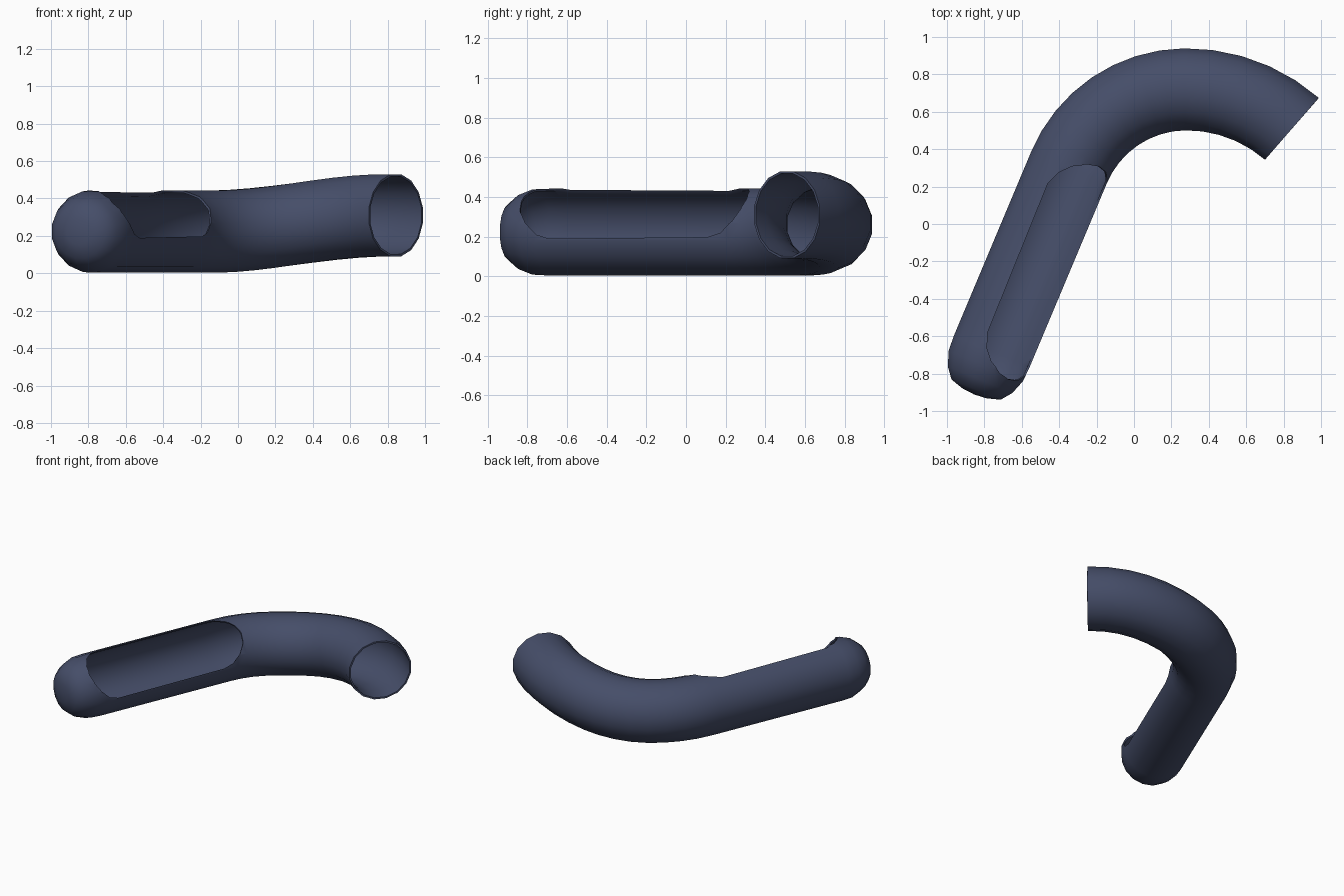
import bpy, bmesh, math
from mathutils import Vector

if "Cube" in bpy.data.objects:
    bpy.data.objects.remove(bpy.data.objects["Cube"])

R, SIDES, WALL = 0.2235, 16, 0.012
A0, A1 = math.radians(67.7), math.radians(-41)      # headings of straight leg and open end
AXIS = Vector((math.cos(A0), math.sin(A0), 0))
SIDE = Vector((math.sin(A0), -math.cos(A0), 0))
UP = Vector((0, 0, 1))
TOP = Vector((0.28, 0.72))                          # apex of the bend
BASE = Vector((-0.76, -0.68, 0.223))                # start of the straight leg


def height(x):
    t = min(1, max(0, (x + 0.15) / 0.95))
    return 0.223 + 0.087 * t * t * (3 - 2 * t)


# Stations along the tube: centre, heading, radius
stations = [(BASE - AXIS * t, A0, r) for t, r in
            [(0.244, 0.07), (0.222, 0.145), (0.165, 0.19), (0.085, 0.219)]]
stations.append((BASE, A0, R))
for i in range(14):
    a = A0 + (A1 - A0) * i / 13
    rad = 0.68 if a > 0 else 0.86
    x, y = TOP.x - rad * math.sin(a), TOP.y - rad * (1 - math.cos(a))
    stations.append((Vector((x, y, height(x))), a, R))

# Bent tube with a domed end and an open end
bm = bmesh.new()
rings = []
for c, a, r in stations:
    side = Vector((math.sin(a), -math.cos(a), 0))
    ring = []
    for k in range(SIDES):
        t = 2 * math.pi * (k + 0.5) / SIDES
        ring.append(bm.verts.new(c + side * r * math.cos(t) + UP * r * math.sin(t)))
    rings.append(ring)
for lo, hi in zip(rings, rings[1:]):
    for k in range(SIDES):
        n = (k + 1) % SIDES
        bm.faces.new((lo[k], lo[n], hi[n], hi[k]))
tip = bm.verts.new(BASE - AXIS * 0.25)
for k in range(SIDES):
    bm.faces.new((tip, rings[0][(k + 1) % SIDES], rings[0][k]))
bmesh.ops.recalc_face_normals(bm, faces=bm.faces)
if sum(f.normal.dot(f.calc_center_median() - BASE) for f in bm.faces if tip in f.verts) < 0:
    bmesh.ops.reverse_faces(bm, faces=bm.faces)
mesh = bpy.data.meshes.new("bent_tube")
bm.to_mesh(mesh)
bm.free()
tube = bpy.data.objects.new("bent_tube", mesh)
bpy.context.collection.objects.link(tube)

# Stadium-shaped cutter for the long slot
tilt = math.radians(48)
out = SIDE * math.cos(tilt) + UP * math.sin(tilt)
across = -SIDE * math.sin(tilt) + UP * math.cos(tilt)
bm = bmesh.new()
outline = []
for s, start in ((0.945, 90), (0.08, -90)):
    for k in range(9):
        t = math.radians(start - 180 * k / 8)
        outline.append(BASE + AXIS * (s + 0.186 * math.cos(t)) + across * 0.186 * math.sin(t))
face = bm.faces.new([bm.verts.new(p + out * 0.02) for p in outline])
ext = bmesh.ops.extrude_face_region(bm, geom=[face])
bmesh.ops.translate(bm, vec=out * 0.4,
                    verts=[v for v in ext["geom"] if isinstance(v, bmesh.types.BMVert)])
bmesh.ops.recalc_face_normals(bm, faces=bm.faces)
cmesh = bpy.data.meshes.new("slot_cutter")
bm.to_mesh(cmesh)
bm.free()
cutter = bpy.data.objects.new("slot_cutter", cmesh)
cutter.hide_render = True
bpy.context.collection.objects.link(cutter)

# Wall thickness and slot
solid = tube.modifiers.new("wall", 'SOLIDIFY')
solid.thickness, solid.offset = WALL, -1
cut = tube.modifiers.new("slot", 'BOOLEAN')
cut.operation, cut.object, cut.solver = 'DIFFERENCE', cutter, 'EXACT'
bpy.context.view_layer.objects.active = tube
tube.select_set(True)
for name in ("wall", "slot"):
    bpy.ops.object.modifier_apply(modifier=name)
bpy.data.objects.remove(cutter)
bpy.ops.object.shade_smooth_by_angle(angle=math.radians(40))

mat = bpy.data.materials.new("dark_blue")
mat.diffuse_color = (0.06, 0.075, 0.14, 1)
mat.use_nodes = True
mat.node_tree.nodes["Principled BSDF"].inputs["Base Color"].default_value = mat.diffuse_color
tube.data.materials.clear()
tube.data.materials.append(mat)
